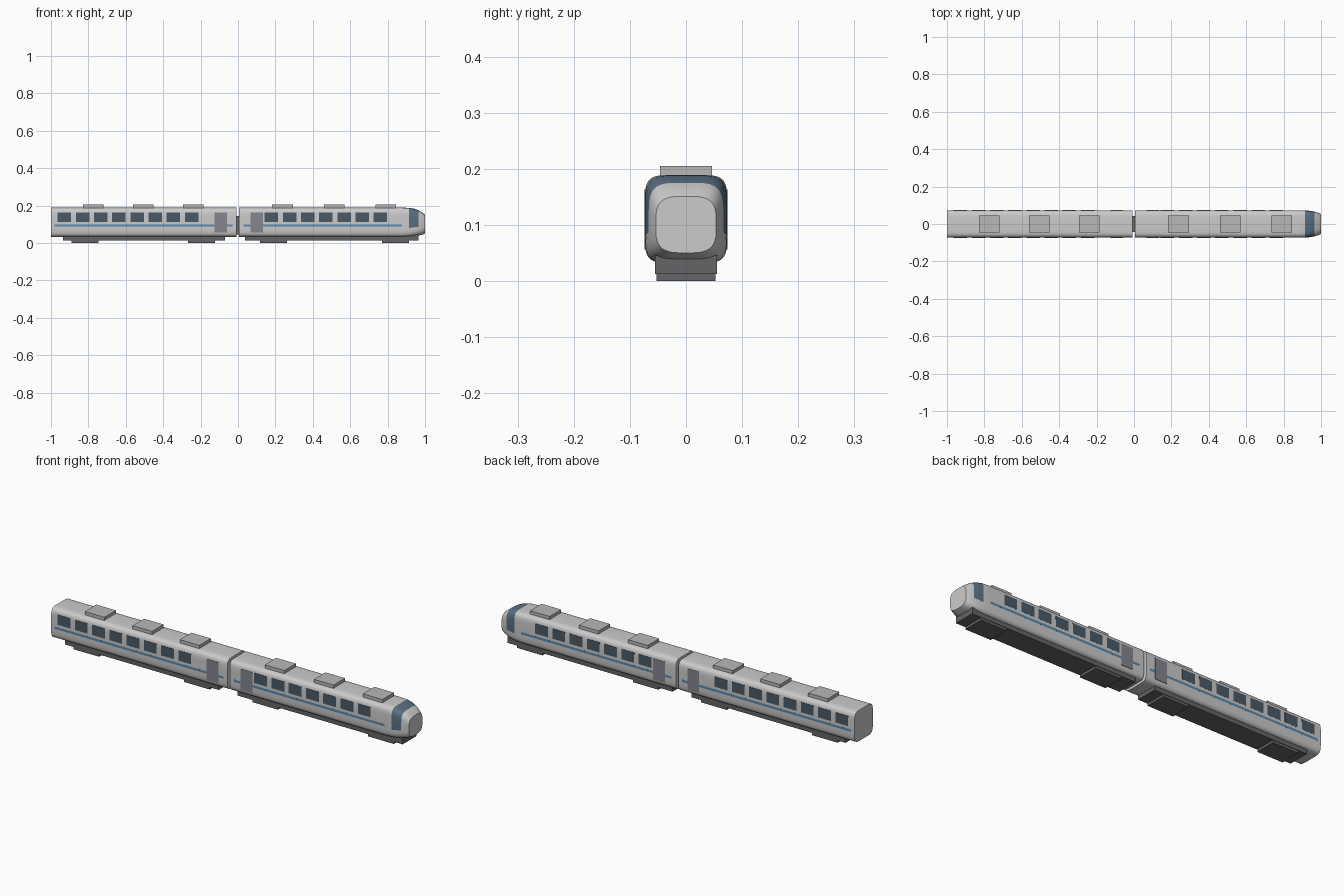
import bpy, bmesh, math

if "Cube" in bpy.data.objects:
    bpy.data.objects.remove(bpy.data.objects["Cube"])

def material(name, rgb):
    m = bpy.data.materials.new(name)
    m.diffuse_color = (*rgb, 1)
    m.use_nodes = True
    m.node_tree.nodes["Principled BSDF"].inputs["Base Color"].default_value = m.diffuse_color
    return m

SHELL = material("shell_grey", (0.62, 0.62, 0.60))
GLASS = material("window_glass", (0.07, 0.10, 0.13))
SCREEN = material("windscreen_blue", (0.10, 0.16, 0.23))
STRIPE = material("stripe_blue", (0.10, 0.25, 0.42))
DOOR = material("door_grey", (0.23, 0.24, 0.27))
DARK = material("underframe_grey", (0.13, 0.13, 0.14))
ROOF = material("roof_unit_grey", (0.48, 0.48, 0.48))


def make_object(name, bm, *mats):
    bmesh.ops.recalc_face_normals(bm, faces=bm.faces)
    me = bpy.data.meshes.new(name)
    bm.to_mesh(me)
    bm.free()
    for m in mats:
        me.materials.append(m)
    ob = bpy.data.objects.new(name, me)
    bpy.context.collection.objects.link(ob)
    return ob


def boxes(name, spans, mat):
    """One object made of boxes given as (x0, x1, y0, y1, z0, z1)."""
    bm = bmesh.new()
    for x0, x1, y0, y1, z0, z1 in spans:
        verts = bmesh.ops.create_cube(bm, size=1)["verts"]
        for v in verts:
            v.co = ((x0 + x1) / 2 + v.co.x * (x1 - x0),
                    (y0 + y1) / 2 + v.co.y * (y1 - y0),
                    (z0 + z1) / 2 + v.co.z * (z1 - z0))
    return make_object(name, bm, mat)


def sides(name, spans, mat, outer):
    """Thin panels on both side walls, spans given as (x0, x1, z0, z1)."""
    both = []
    for x0, x1, z0, z1 in spans:
        for s in (-1, 1):
            y = sorted((s * 0.066, s * outer))
            both.append((x0, x1, *y, z0, z1))
    return boxes(name, both, mat)


def shell(name, stations, n=40):
    """Loft of rounded sections (x, half width, z low, z high, squareness)."""
    bm = bmesh.new()
    rings = []
    for x, hw, zl, zh, p in stations:
        ring = []
        for i in range(n):
            t = 2 * math.pi * (i + 0.5) / n
            c, s = math.cos(t), math.sin(t)
            y = math.copysign(abs(c) ** (2 / p), c) * hw
            z = math.copysign(abs(s) ** (2 / p), s) * (zh - zl) / 2
            ring.append(bm.verts.new((x, y, (zl + zh) / 2 + z)))
        rings.append(ring)
    for a, b in zip(rings, rings[1:]):
        for i in range(n):
            j = (i + 1) % n
            f = bm.faces.new((a[i], a[j], b[j], b[i]))
            mid = f.calc_center_median()
            if 0.915 < mid.x < 0.965 and mid.z > 0.105:
                f.material_index = 1
    bm.faces.new(rings[0])
    bm.faces.new(rings[-1])
    ob = make_object(name, bm, SHELL, SCREEN)
    bpy.ops.object.select_all(action="DESELECT")
    ob.select_set(True)
    bpy.context.view_layer.objects.active = ob
    bpy.ops.object.shade_smooth_by_angle(angle=math.radians(35))


def car(tag, stations, first_window, count, door, stripe, roof, frame, bogies):
    shell(tag + "_body", stations)
    xs = [first_window + 0.0971 * i for i in range(count)]
    sides(tag + "_windows", [(x - 0.036, x + 0.036, 0.112, 0.163) for x in xs], GLASS, 0.0738)
    sides(tag + "_doors", [(door - 0.033, door + 0.033, 0.056, 0.163)], DOOR, 0.0740)
    sides(tag + "_stripe", [(*stripe, 0.087, 0.099)], STRIPE, 0.0735)
    boxes(tag + "_roof_units", [(x - 0.055, x + 0.055, -0.046, 0.046, 0.18, 0.205) for x in roof], ROOF)
    boxes(tag + "_underframe", [(*frame, -0.055, 0.055, 0.0125, 0.045)], DARK)
    boxes(tag + "_bogies", [(x - 0.072, x + 0.072, -0.053, 0.053, 0, 0.014) for x in bogies], DARK)


# Body cross-section shared by both cars
FULL = (0.0735, 0.032, 0.189, 6)

# Trailing car with flat ends
car("rear_car", [(-1.0, *FULL), (-0.009, *FULL)], -0.928, 8, -0.092, (-0.98, -0.03),
    (-0.775, -0.506, -0.24), (-0.936, -0.07), (-0.817, -0.194))

# Leading car with a tapered nose
nose = [(0.005, *FULL), (0.88, *FULL),
        (0.915, 0.0728, 0.033, 0.188, 5.4),
        (0.94, 0.0705, 0.035, 0.184, 4.8),
        (0.965, 0.0665, 0.039, 0.175, 4.2),
        (0.985, 0.0605, 0.044, 0.163, 3.7),
        (1.0, 0.054, 0.05, 0.151, 3.4)]
car("front_car", nose, 0.179, 7, 0.1, (0.03, 0.877),
    (0.238, 0.515, 0.79), (0.037, 0.965), (0.19, 0.842))

# Gangway between the cars
boxes("gangway", [(-0.02, 0.02, -0.042, 0.042, 0.045, 0.145)], DARK)
